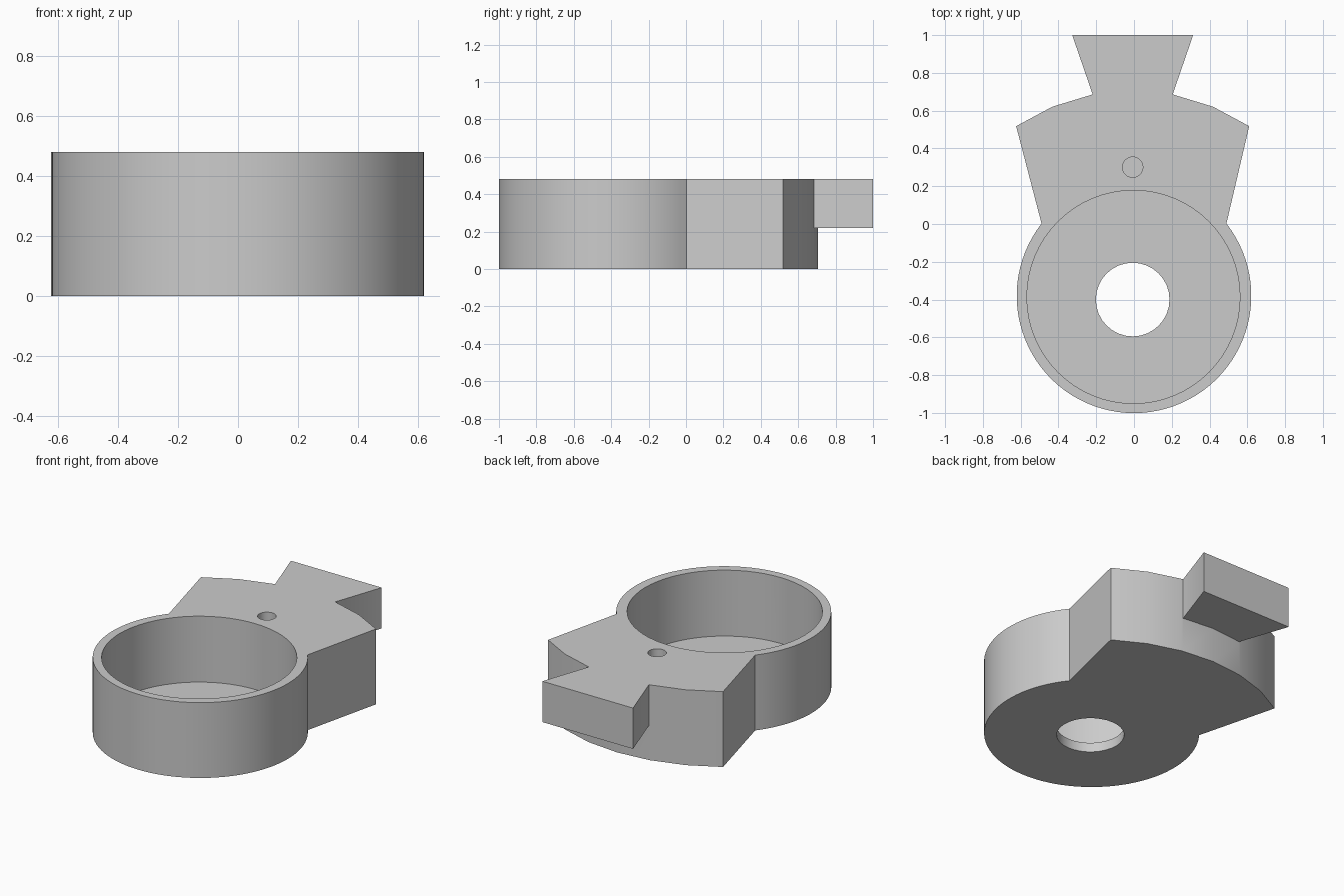
import bpy, bmesh, math

cube = bpy.data.objects.get("Cube")
if cube:
    bpy.data.objects.remove(cube, do_unlink=True)

grey = bpy.data.materials.new("plain_grey")
grey.use_nodes = True
grey.diffuse_color = (0.6, 0.6, 0.6, 1)
grey.node_tree.nodes["Principled BSDF"].inputs["Base Color"].default_value = (0.6, 0.6, 0.6, 1)


def arc(cx, cy, r, start, end, steps):
    """Points along an arc, angles in degrees, both ends included."""
    angles = [math.radians(start + (end - start) * i / steps) for i in range(steps + 1)]
    return [(cx + r * math.cos(a), cy + r * math.sin(a)) for a in angles]


def prism(name, outline, z0, z1):
    """Extrude a counter-clockwise outline from z0 to z1."""
    bm = bmesh.new()
    face = bm.faces.new([bm.verts.new((x, y, z0)) for x, y in outline])
    top = bmesh.ops.extrude_face_region(bm, geom=[face])["geom"]
    verts = [g for g in top if isinstance(g, bmesh.types.BMVert)]
    bmesh.ops.translate(bm, verts=verts, vec=(0, 0, z1 - z0))
    bmesh.ops.recalc_face_normals(bm, faces=bm.faces)
    mesh = bpy.data.meshes.new(name)
    bm.to_mesh(mesh)
    bm.free()
    mesh.materials.append(grey)
    obj = bpy.data.objects.new(name, mesh)
    bpy.context.collection.objects.link(obj)
    return obj


def cylinder(name, cx, cy, r, z0, z1, sides):
    return prism(name, arc(cx, cy, r, 0, 360, sides)[:-1], z0, z1)


def combine(target, tool, operation):
    """Apply a boolean and remove the tool."""
    mod = target.modifiers.new(tool.name, 'BOOLEAN')
    mod.object, mod.operation, mod.solver = tool, operation, 'EXACT'
    bpy.context.view_layer.objects.active = target
    bpy.ops.object.modifier_apply(modifier=mod.name)
    bpy.data.objects.remove(tool, do_unlink=True)


HEIGHT, SHIFT = 0.48, -0.007

# Housing: round cup flowing into a flared block with a shallow curved back
cup_wall = arc(0, -0.38, 0.621, 142, 398, 64)
back = arc(SHIFT, -0.4, 1.106, 56.1, 123.9, 6)
housing = prism("housing", cup_wall + back, 0, HEIGHT)

# Dovetail tongue on the upper half of the back
tongue = [(SHIFT - 0.145, 0.5), (SHIFT + 0.145, 0.5), (SHIFT + 0.32, 1), (SHIFT - 0.32, 1)]
tongue[0:2] = [(SHIFT - 0.2125, 0.5), (SHIFT + 0.2125, 0.5), (SHIFT + 0.2125, 0.688)]
tongue.append((SHIFT - 0.2125, 0.688))
combine(housing, prism("dovetail", tongue, 0.22, HEIGHT), 'UNION')

# Cup cavity, floor opening and blind pin hole
combine(housing, cylinder("cavity", -0.003, -0.386, 0.564, 0.06, 0.6, 64), 'DIFFERENCE')
combine(housing, cylinder("floor_opening", SHIFT, -0.4, 0.195, -0.1, 0.2, 32), 'DIFFERENCE')
combine(housing, cylinder("pin_hole", SHIFT, 0.301, 0.054, 0.22, 0.6, 32), 'DIFFERENCE')

bpy.ops.object.select_all(action='DESELECT')
housing.select_set(True)
bpy.context.view_layer.objects.active = housing
bpy.ops.object.shade_smooth_by_angle(angle=math.radians(25))
